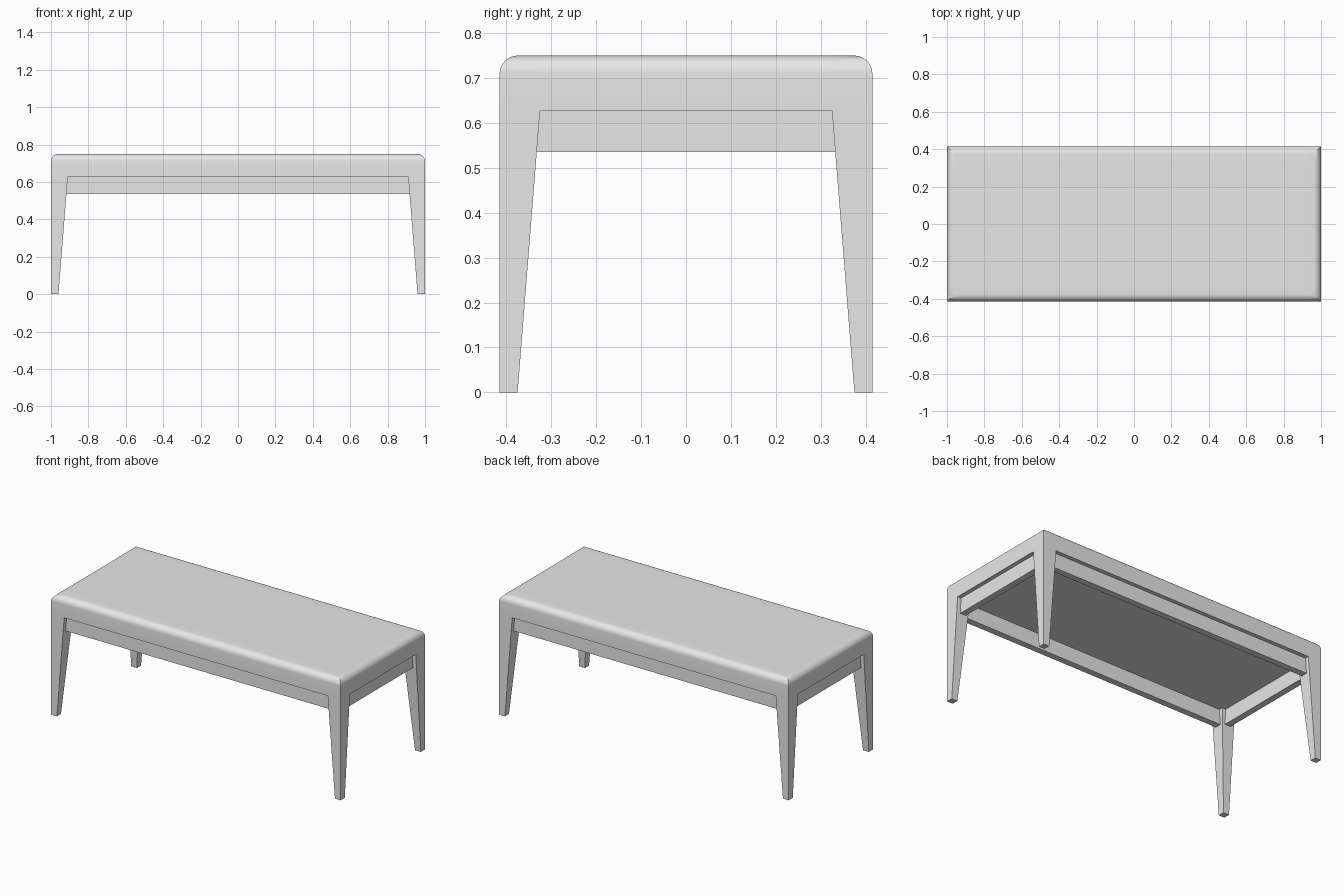
import bpy
import bmesh
from mathutils import Vector

cube = bpy.data.objects.get("Cube")
if cube:
    bpy.data.objects.remove(cube, do_unlink=True)

HX, HY = 1.0, 0.415            # half length and half depth
TOP, UNDER = 0.75, 0.628       # top and underside of the seat
LEG_TOP, LEG_FOOT = 0.09, 0.04
RADIUS = 0.04

grey = bpy.data.materials.new("plain grey")
grey.use_nodes = True
colour = (0.8, 0.8, 0.8, 1)
grey.diffuse_color = colour
grey.node_tree.nodes["Principled BSDF"].inputs["Base Color"].default_value = colour


def add_box(bm, low, high):
    low, high = Vector(low), Vector(high)
    verts = bmesh.ops.create_cube(bm, size=1)["verts"]
    for v in verts:
        v.co = (low + high) / 2 + v.co * (high - low)


def finish(name, bm):
    bmesh.ops.recalc_face_normals(bm, faces=bm.faces)
    mesh = bpy.data.meshes.new(name)
    bm.to_mesh(mesh)
    bm.free()
    obj = bpy.data.objects.new(name, mesh)
    bpy.context.collection.objects.link(obj)
    mesh.materials.append(grey)
    return obj


# Seat slab, cut so that its four corners can grow into legs
bm = bmesh.new()
add_box(bm, (-HX, -HY, UNDER), (HX, HY, TOP))
for axis, half in ((Vector((1, 0, 0)), HX), (Vector((0, 1, 0)), HY)):
    for side in (-1, 1):
        bmesh.ops.bisect_plane(bm, geom=bm.verts[:] + bm.edges[:] + bm.faces[:],
                               plane_co=axis * side * (half - LEG_TOP), plane_no=axis)

# Tapered legs, flush with the outside of the seat
corners = [f for f in bm.faces if f.normal.z < -0.9
           and abs(f.calc_center_median().x) > HX - LEG_TOP
           and abs(f.calc_center_median().y) > HY - LEG_TOP]
for face in corners:
    foot = bmesh.ops.extrude_discrete_faces(bm, faces=[face])["faces"][0]
    for v in foot.verts:
        v.co.z = 0
        for i, half in enumerate((HX, HY)):
            if abs(v.co[i]) < half - 0.01:
                v.co[i] = (half - LEG_FOOT) * (1 if v.co[i] > 0 else -1)
bmesh.ops.remove_doubles(bm, verts=bm.verts, dist=0.0001)

# Rounded top rim
rim = [e for e in bm.edges if all(v.co.z > TOP - 0.001 for v in e.verts)
       and (all(abs(v.co.x) > HX - 0.001 for v in e.verts)
            or all(abs(v.co.y) > HY - 0.001 for v in e.verts))]
bmesh.ops.bevel(bm, geom=rim, offset=RADIUS, segments=8, profile=0.5,
                affect='EDGES', clamp_overlap=True)
bench = finish("seat_and_legs", bm)

# Recessed rails between the legs
INSET, THICK, LOW = 0.025, 0.04, 0.535
ox, oy = HX - INSET, HY - INSET
for side, name in ((-1, "front"), (1, "back")):
    bm = bmesh.new()
    ys = sorted((side * oy, side * (oy - THICK)))
    add_box(bm, (-ox + THICK, ys[0], LOW), (ox - THICK, ys[1], UNDER))
    finish(name + "_rail", bm)
for side, name in ((-1, "right"), (1, "left")):
    bm = bmesh.new()
    xs = sorted((side * ox, side * (ox - THICK)))
    add_box(bm, (xs[0], -oy + THICK, LOW), (xs[1], oy - THICK, UNDER))
    finish(name + "_rail", bm)

# Smooth the rim, keep other edges sharp
bpy.ops.object.select_all(action='DESELECT')
bench.select_set(True)
bpy.context.view_layer.objects.active = bench
bpy.ops.object.shade_smooth_by_angle(angle=0.6)
